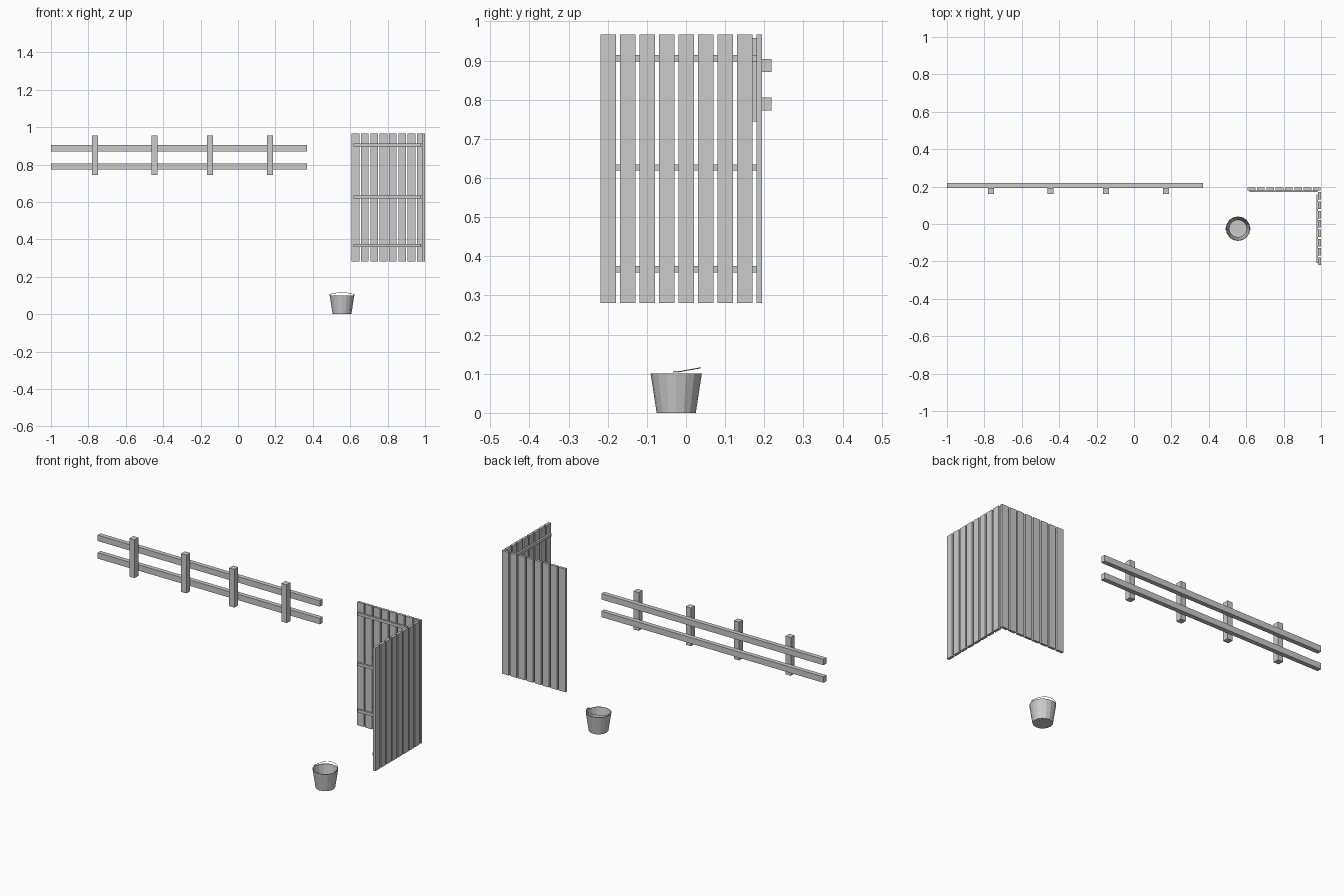
import bpy, math
from mathutils import Vector

if "Cube" in bpy.data.objects:
    bpy.data.objects.remove(bpy.data.objects["Cube"])


def mesh_object(name, verts, faces):
    me = bpy.data.meshes.new(name)
    me.from_pydata(verts, [], faces)
    me.update()
    ob = bpy.data.objects.new(name, me)
    bpy.context.collection.objects.link(ob)
    return ob


def box(name, x0, x1, y0, y1, z0, z1):
    v = [(x, y, z) for x in (x0, x1) for y in (y0, y1) for z in (z0, z1)]
    f = [(0, 1, 3, 2), (4, 6, 7, 5), (0, 4, 5, 1), (2, 3, 7, 6), (0, 2, 6, 4), (1, 5, 7, 3)]
    return mesh_object(name, v, f)


# Post and rail fence
for i, z in enumerate((0.773, 0.871)):
    box(f"fence_rail_{i}", -1, 0.369, 0.193, 0.218, z, z + 0.033)
for i, x in enumerate((-0.765, -0.446, -0.150, 0.172)):
    box(f"fence_post_{i}", x - 0.016, x + 0.016, 0.160, 0.193, 0.744, 0.957)

# Plank panels meeting at a corner
PITCH, WIDTH, Z0, Z1 = 0.0499, 0.041, 0.281, 0.967
for i in range(8):
    a = 0.608 + i * PITCH
    box(f"back_plank_{i}", a, min(a + WIDTH, 1.0), 0.180, 0.194, Z0, Z1)
    b = -0.219 + i * PITCH
    box(f"side_plank_{i}", 0.985, 1.0, b, b + WIDTH - 0.001, Z0, Z1)
for i, z in enumerate((0.359, 0.619, 0.898)):
    box(f"back_batten_{i}", 0.618, 0.982, 0.170, 0.180, z, z + 0.016)
    box(f"side_batten_{i}", 0.975, 0.985, -0.209, 0.158, z, z + 0.016)

# Bucket: thin-walled lathe profile
CX, CY, N = 0.556, -0.025, 16
profile = [(0.050, 0.0), (0.0655, 0.101), (0.0625, 0.101), (0.0475, 0.004)]
verts, faces = [], []
for r, z in profile:
    for k in range(N):
        t = 2 * math.pi * k / N
        verts.append((CX + r * math.cos(t), CY + r * math.sin(t), z))
for j in range(len(profile) - 1):
    for k in range(N):
        n = (k + 1) % N
        faces.append((j * N + k, j * N + n, (j + 1) * N + n, (j + 1) * N + k))
faces.append(tuple(reversed(range(N))))
faces.append(tuple(range(3 * N, 4 * N)))
mesh_object("bucket", verts, faces)

# Wire handle resting just above the rim
curve = bpy.data.curves.new("bucket_handle", 'CURVE')
curve.dimensions = '3D'
curve.bevel_depth = 0.0013
curve.bevel_resolution = 0
curve.use_fill_caps = True
spline = curve.splines.new('POLY')
STEPS = 12
spline.points.add(STEPS)
for k in range(STEPS + 1):
    t = math.pi * k / STEPS
    s = math.sin(t)
    p = Vector((CX + 0.063 * math.cos(t), CY + 0.062 * s, 0.104 + 0.011 * s))
    spline.points[k].co = (*p, 1)
handle = bpy.data.objects.new("bucket_handle", curve)
bpy.context.collection.objects.link(handle)

# Handle ears on the rim
for i, s in enumerate((-1, 1)):
    x = CX + s * 0.064
    box(f"bucket_ear_{i}", x - 0.002, x + 0.002, CY - 0.007, CY + 0.007, 0.098, 0.107)
